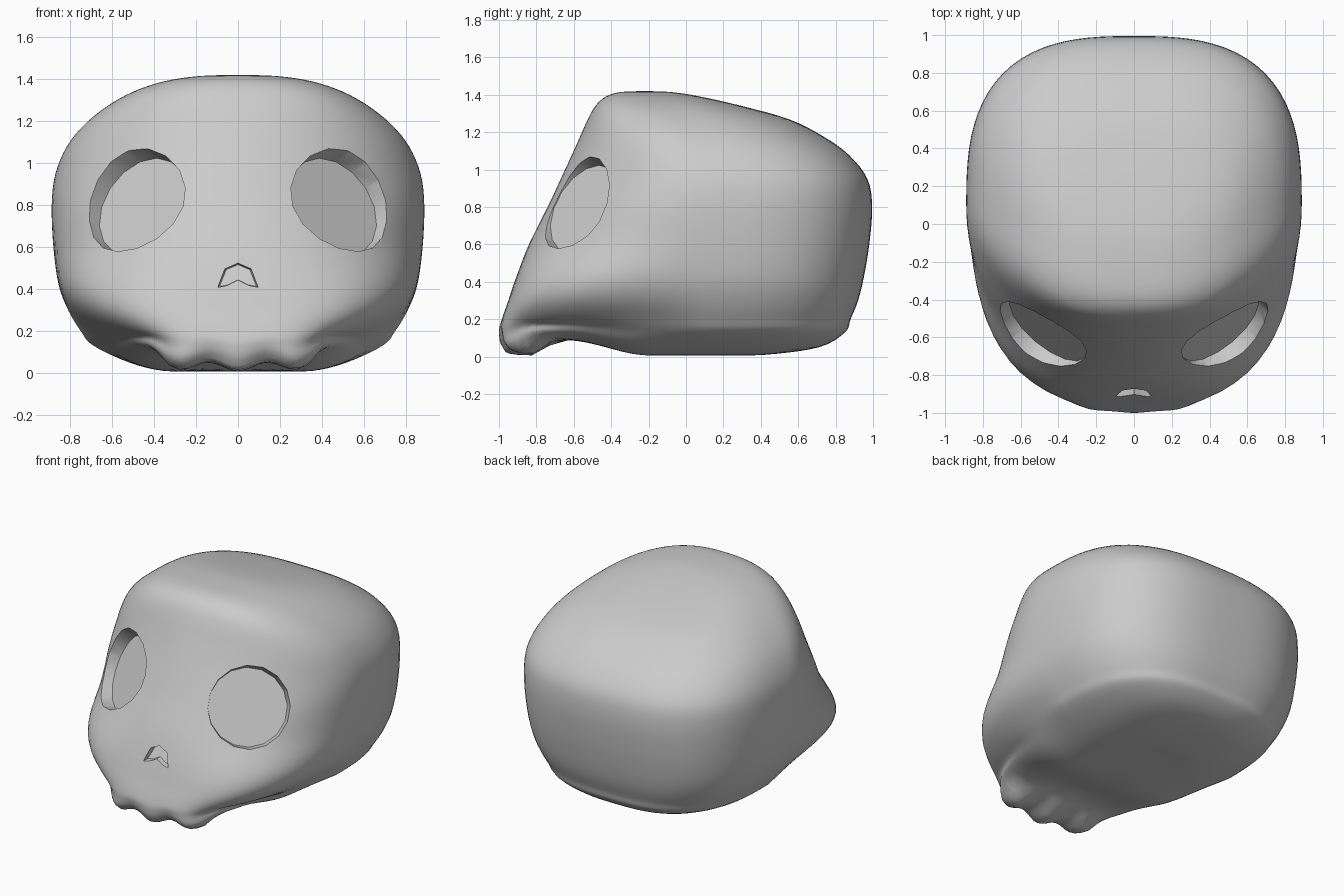
import bpy, bmesh, math
from mathutils import Vector

cube = bpy.data.objects.get("Cube")
if cube:
    bpy.data.objects.remove(cube, do_unlink=True)

bone = bpy.data.materials.new("bone_grey")
bone.use_nodes = True
bone.diffuse_color = (0.6, 0.6, 0.6, 1)
bone.node_tree.nodes["Principled BSDF"].inputs["Base Color"].default_value = bone.diffuse_color

COLUMNS, STEPS, BACK_ROUNDNESS = 96, 4, 2.8

# Level slices: height, front y, back y, half width, middle y, front squareness, cheek pinch
SLICES = [
    (.01, 0, 0, 0, 0, 3, 0),
    (.01, -.5, .2, .2, 0, 3, 0),
    (.01, -.9, .42, .36, 0, 3.5, 0),
    (.05, -.98, .71, .52, .05, 4, .1),
    (.13, -1, .85, .69, .1, 4, .33),
    (.2, -.985, .88, .75, .1, 3.6, .22),
    (.3, -.95, .92, .81, .1, 3.3, .06),
    (.42, -.91, .95, .855, .1, 2.9, 0),
    (.6, -.84, .98, .88, .1, 2.3, 0),
    (.8, -.74, .995, .888, .1, 2.1, 0),
    (.95, -.67, .97, .87, .1, 2, 0),
    (1.08, -.61, .87, .815, .05, 2, 0),
    (1.18, -.565, .73, .735, 0, 2.1, 0),
    (1.27, -.525, .55, .625, -.05, 2.3, 0),
    (1.34, -.485, .3, .5, -.1, 2.5, 0),
    (1.39, -.43, .08, .35, -.17, 2.5, 0),
    (1.415, -.35, -.08, .18, -.21, 2.5, 0),
    (1.42, -.22, -.22, 0, -.22, 2.5, 0),
]


def smooth(t):
    t = min(max(t, 0), 1)
    return t * t * (3 - 2 * t)


def blend(i, t):
    """Smooth curve through the slices."""
    a, b, c, d = (SLICES[min(max(i + k, 0), len(SLICES) - 1)] for k in (-1, 0, 1, 2))
    return [q + t / 2 * (r - p + t * (2 * p - 5 * q + 4 * r - s + t * (3 * (q - r) + s - p)))
            for p, q, r, s in zip(a, b, c, d)]


def shape_jaw(x, y, z):
    """Hollow the palate, leaving a scalloped tooth ridge around the front."""
    low = 1 - smooth(z / .25)
    ridge = smooth((-.66 - y - .3 * x * x) / .16) * (1 - smooth((abs(x) - .33) / .12))
    palate = smooth((-.2 - y) / .45)
    notch = (1 - math.cos(math.tau * x / .28)) / 2 * ridge
    return x, y + .02 * notch * low, z + low * (.085 * palate * (1 - ridge) + .04 * notch)


def slice_points(row):
    z, front, back, width, middle, square, pinch = row
    for j in range(COLUMNS):
        angle = math.tau * j / COLUMNS
        c, s = math.cos(angle), math.sin(angle)
        n = square if s < 0 else BACK_ROUNDNESS
        r = (abs(c) ** n + abs(s) ** n) ** (-1 / n)
        x = c * r * width * (1 - pinch * max(-s * r, 0))
        y = middle + s * r * (back - middle if s > 0 else middle - front)
        yield shape_jaw(x, y, z)


def make_object(name, bm):
    bmesh.ops.recalc_face_normals(bm, faces=bm.faces)
    mesh = bpy.data.meshes.new(name)
    bm.to_mesh(mesh)
    bm.free()
    mesh.materials.append(bone)
    obj = bpy.data.objects.new(name, mesh)
    bpy.context.collection.objects.link(obj)
    return obj


def bridge(bm, lower, upper):
    for j in range(len(lower)):
        k = (j + 1) % len(lower)
        bm.faces.new((lower[j], lower[k], upper[k], upper[j]))


def frustum(name, outer, inner):
    """Closed cutter between two matching outlines."""
    bm = bmesh.new()
    rings = [[bm.verts.new(p) for p in ring] for ring in (outer, inner)]
    bridge(bm, *rings)
    for ring in rings:
        bm.faces.new(ring)
    obj = make_object(name, bm)
    obj.hide_render = True
    return obj


# Skull shell
bm = bmesh.new()
rows = [blend(i, k / STEPS) for i in range(len(SLICES) - 1) for k in range(STEPS)][1:]
rings = [[bm.verts.new(p) for p in slice_points(row)] for row in rows]
for lower, upper in zip(rings, rings[1:]):
    bridge(bm, lower, upper)
for ring, end in ((rings[0], SLICES[0]), (rings[-1], SLICES[-1])):
    pole = bm.verts.new((0, end[4], end[0]))
    for j in range(COLUMNS):
        bm.faces.new((ring[j], ring[(j + 1) % COLUMNS], pole))
skull = make_object("skull", bm)


# Eye sockets
def eye_ring(side, radius, height):
    normal = Vector((.59 * side, -.7, .41)).normalized()
    across = normal.cross((0, 0, 1)).normalized()
    up = across.cross(normal)
    centre = Vector((.49 * side, -.585, .815)) + normal * height
    angles = [math.tau * j / 16 for j in range(16)]
    return [centre + radius * (across * math.cos(a) + up * math.sin(a)) for a in angles]


cutters = [frustum("eye_cutter", eye_ring(side, .3, .2), eye_ring(side, .255, -.06))
           for side in (-1, 1)]

# Nose opening
NOSE = [(0, .53), (.07, .5), (.11, .4), (.06, .41), (0, .44),
        (-.06, .41), (-.11, .4), (-.07, .5)]


def nose_ring(scale, depth):
    return [(x * scale, -.89 + depth + (z - .46) * .4, .46 + (z - .46) * scale) for x, z in NOSE]


cutters.append(frustum("nose_cutter", nose_ring(1.1, -.1), nose_ring(.8, .035)))

# Carve the openings and shade
bpy.ops.object.select_all(action='DESELECT')
bpy.context.view_layer.objects.active = skull
skull.select_set(True)
for cutter in cutters:
    cut = skull.modifiers.new("opening", 'BOOLEAN')
    cut.operation, cut.solver, cut.object = 'DIFFERENCE', 'EXACT', cutter
    bpy.ops.object.modifier_apply(modifier=cut.name)
    bpy.data.objects.remove(cutter, do_unlink=True)
bpy.ops.object.shade_smooth_by_angle(angle=math.radians(32))
